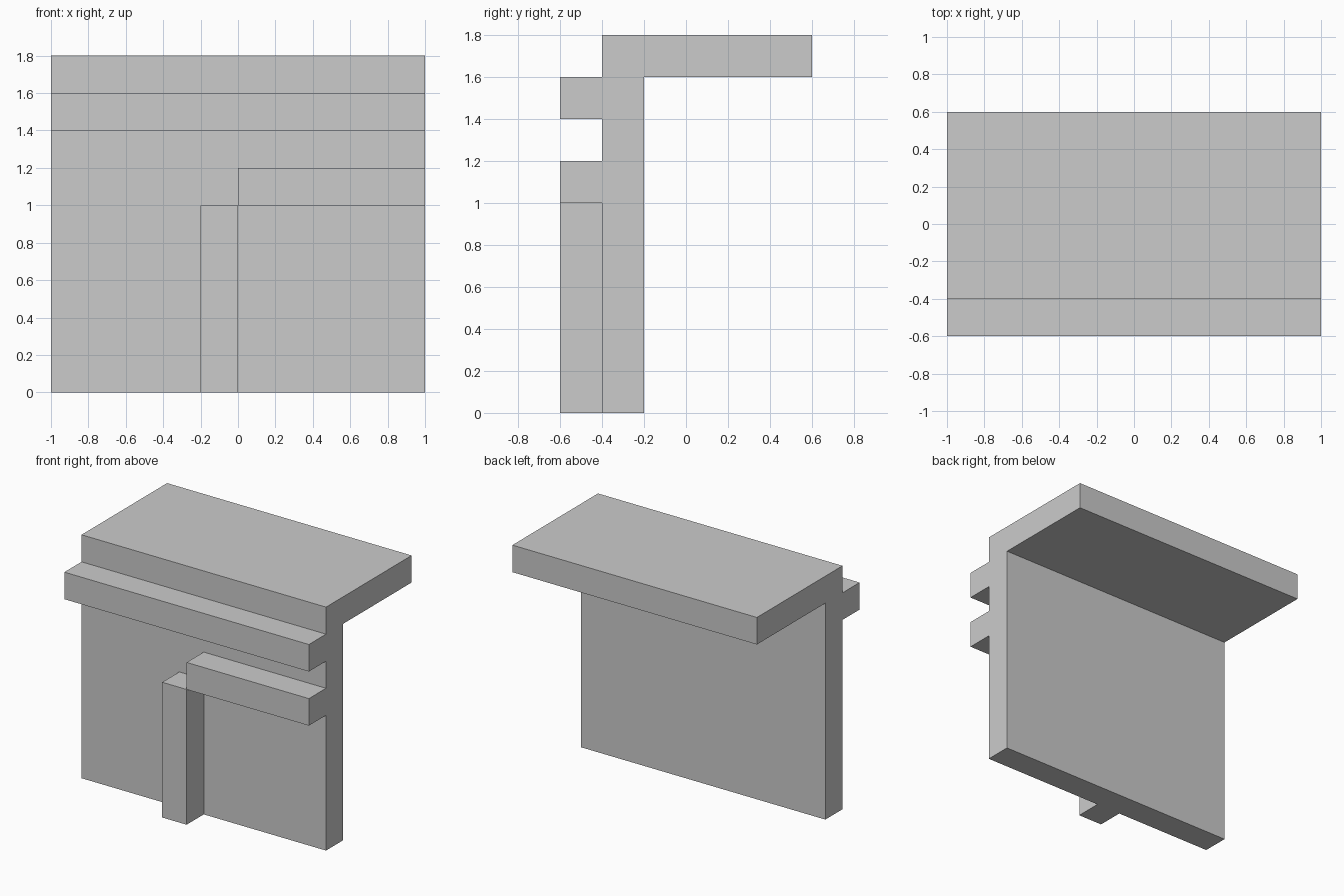
import bpy, bmesh

if "Cube" in bpy.data.objects:
    bpy.data.objects.remove(bpy.data.objects["Cube"])


def extrude_profile(name, profile, x0, x1):
    """Extrude a closed (y, z) side profile from x0 to x1."""
    bm = bmesh.new()
    face = bm.faces.new([bm.verts.new((x0, y, z)) for y, z in profile])
    result = bmesh.ops.extrude_face_region(bm, geom=[face])
    moved = [v for v in result["geom"] if isinstance(v, bmesh.types.BMVert)]
    bmesh.ops.translate(bm, verts=moved, vec=(x1 - x0, 0, 0))
    bmesh.ops.recalc_face_normals(bm, faces=bm.faces)
    mesh = bpy.data.meshes.new(name)
    bm.to_mesh(mesh)
    bm.free()
    obj = bpy.data.objects.new(name, mesh)
    bpy.context.collection.objects.link(obj)
    return obj


def rect(y0, y1, z0, z1):
    return [(y0, z0), (y1, z0), (y1, z1), (y0, z1)]


# Wall with overhanging top slab and full-width upper rail
extrude_profile("wall_with_top_slab", [
    (-0.4, 0), (-0.2, 0), (-0.2, 1.6), (0.6, 1.6), (0.6, 1.8), (-0.4, 1.8),
    (-0.4, 1.6), (-0.6, 1.6), (-0.6, 1.4), (-0.4, 1.4)], -1, 1)

# Half-width lower rail on the front
extrude_profile("lower_rail", rect(-0.6, -0.4, 1.0, 1.2), 0, 1)

# Upright post meeting the corner of the lower rail
extrude_profile("front_post", rect(-0.6, -0.4, 0, 1.0), -0.2, 0)
